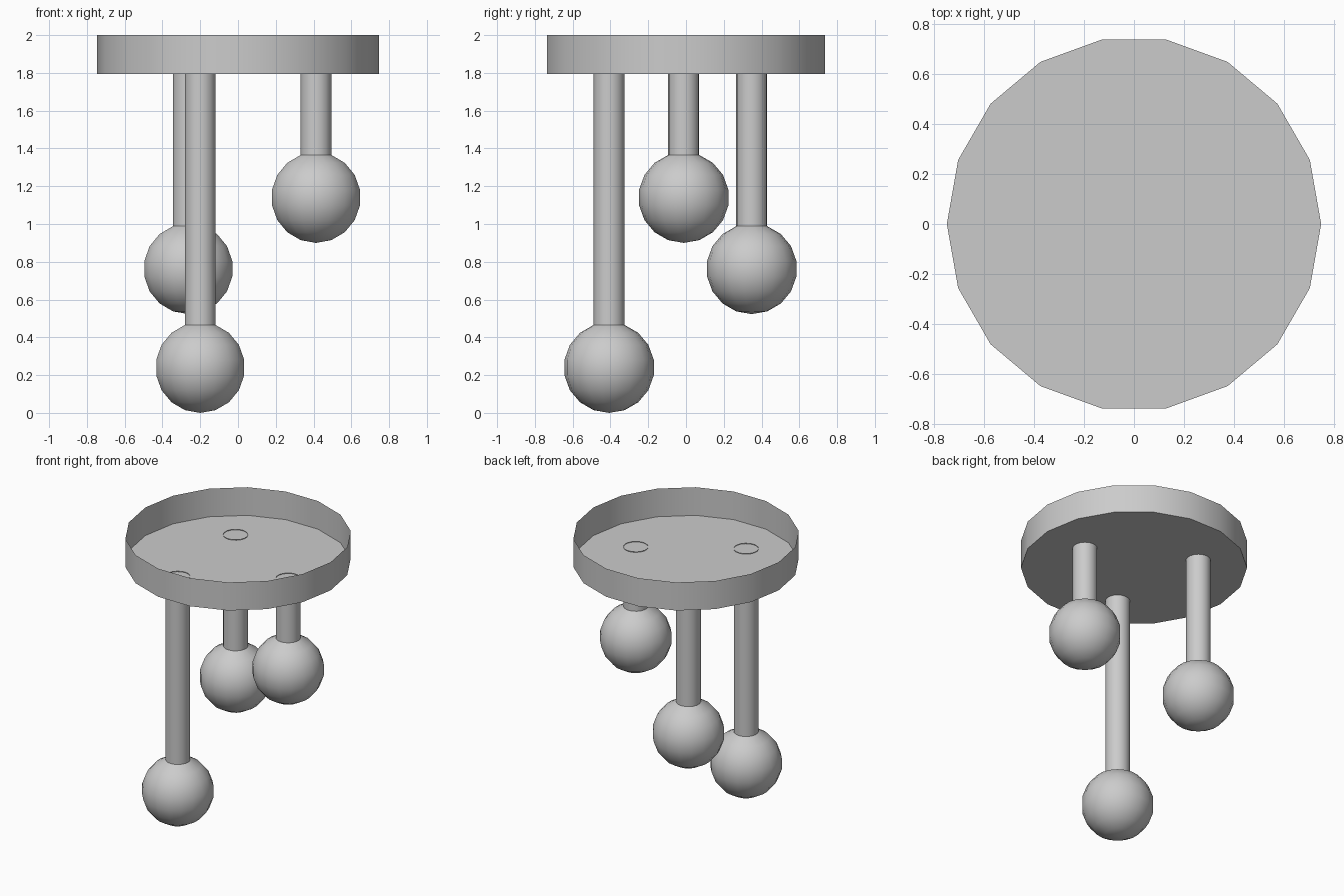
import bpy, bmesh
from math import sin, cos, pi

if "Cube" in bpy.data.objects:
    bpy.data.objects.remove(bpy.data.objects["Cube"])

SIDES = 18


def lathe(name, profile, location, phase=0.0):
    """Revolve (radius, z) points; a zero radius makes a pole."""
    bm = bmesh.new()
    rings = []
    for r, z in profile:
        if r == 0:
            rings.append([bm.verts.new((0, 0, z))])
        else:
            angles = [phase + 2 * pi * i / SIDES for i in range(SIDES)]
            rings.append([bm.verts.new((r * cos(a), r * sin(a), z)) for a in angles])
    for low, high in zip(rings, rings[1:]):
        for i in range(SIDES):
            j = (i + 1) % SIDES
            if len(low) == 1:
                bm.faces.new((low[0], high[j], high[i]))
            else:
                bm.faces.new((low[i], low[j], high[j], high[i]))
    # a wide first ring gets a flat floor
    if len(rings[0]) > 1:
        bm.faces.new(rings[0][::-1])
    mesh = bpy.data.meshes.new(name)
    bm.to_mesh(mesh)
    bm.free()
    obj = bpy.data.objects.new(name, mesh)
    obj.location = location
    bpy.context.collection.objects.link(obj)
    bpy.ops.object.select_all(action='DESELECT')
    obj.select_set(True)
    bpy.context.view_layer.objects.active = obj
    bpy.ops.object.shade_smooth_by_angle(angle=pi / 6)
    return obj


# Ceiling canopy: shallow thin-walled pan, open at the top
CANOPY_Z = 1.795
lathe("ceiling_canopy", [(0.747, 0), (0.747, 2.0 - CANOPY_Z)], (0, 0, CANOPY_Z))

# Pendants: globe whose top ring extends upward as the stem
R = 0.24
for name, x, y, z in (("long_pendant", -0.20, -0.407, 0.24),
                      ("middle_pendant", -0.263, 0.348, 0.763),
                      ("short_pendant", 0.413, -0.012, 1.14)):
    profile = [(0, -R)]
    profile += [(R * sin(k * pi / 9), -R * cos(k * pi / 9)) for k in range(1, 9)]
    profile.append((profile[-1][0], CANOPY_Z + 0.004 - z))
    lathe(name, profile, (x, y, z), phase=pi / 2)
